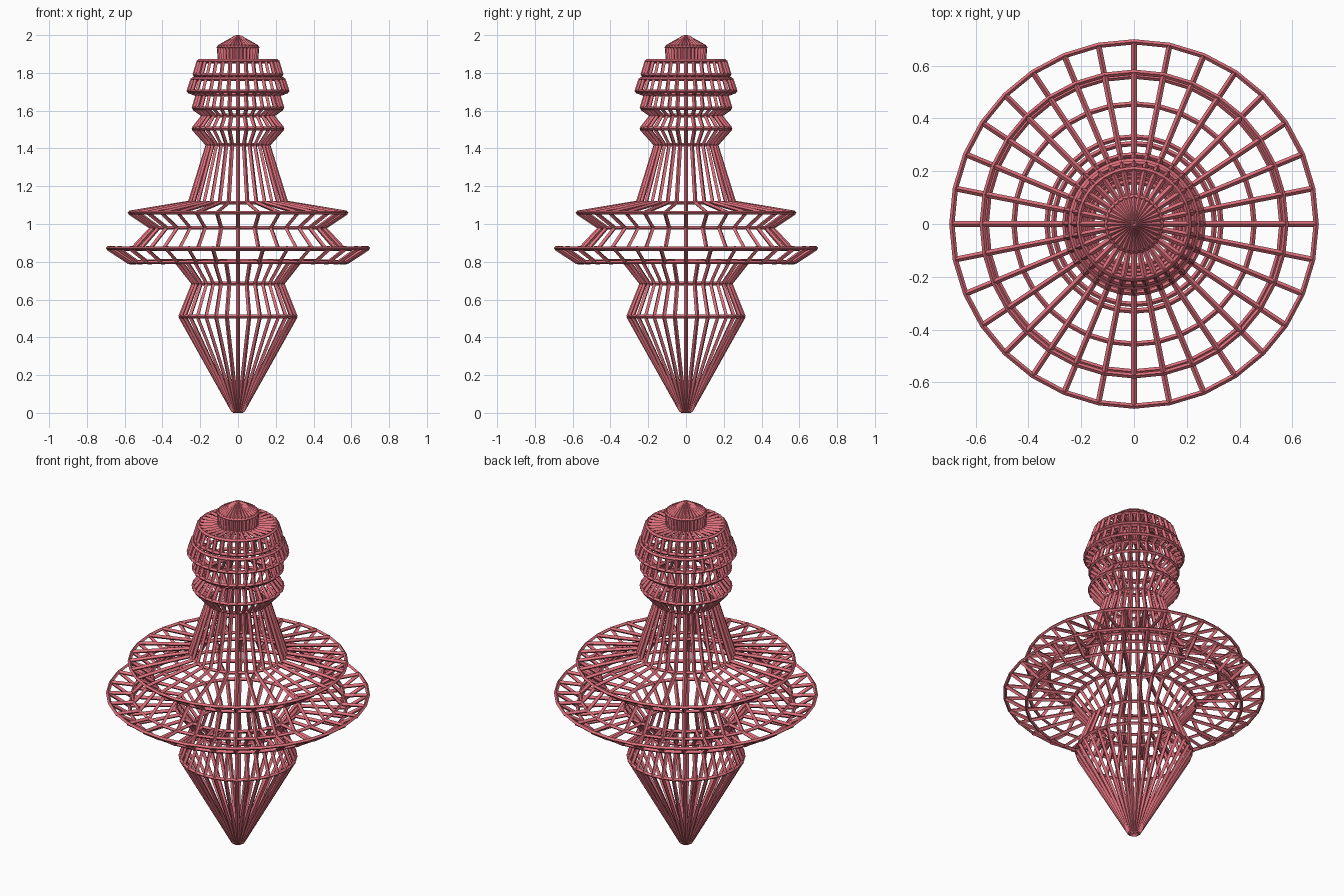
import bpy, bmesh
from math import cos, sin, tau, hypot

if "Cube" in bpy.data.objects:
    bpy.data.objects.remove(bpy.data.objects["Cube"])

SIDES = 32
STRUT = 0.011   # half width of the upright struts
RING = 0.010    # half width of the rings

mat = bpy.data.materials.new("red_wire")
mat.diffuse_color = (0.72, 0.16, 0.20, 1)
mat.use_nodes = True
mat.node_tree.nodes["Principled BSDF"].inputs["Base Color"].default_value = mat.diffuse_color


def polar(r, t, z):
    return (r * cos(t), r * sin(t), z)


def add_ring(bm, r, z):
    """Horizontal hoop with a diamond cross-section."""
    section = [(RING, 0), (0, RING), (-RING, 0), (0, -RING)]
    loops = [[bm.verts.new(polar(max(r + dr, 0.001), tau * i / SIDES, z + dz))
              for dr, dz in section] for i in range(SIDES)]
    for i in range(SIDES):
        a, b = loops[i], loops[(i + 1) % SIDES]
        for k in range(4):
            m = (k + 1) % 4
            bm.faces.new((a[k], b[k], b[m], a[m]))


def add_struts(bm, p, q):
    """Diamond bars joining two rings, repeated around the axis."""
    dr, dz = q[0] - p[0], q[1] - p[1]
    length = hypot(dr, dz)
    nr, nz = dz / length * STRUT, -dr / length * STRUT
    for i in range(SIDES):
        t = tau * i / SIDES
        sx, sy = -sin(t) * STRUT, cos(t) * STRUT
        ends = []
        for r, z in (p, q):
            x, y, _ = polar(r, t, z)
            pts = [polar(r + nr, t, z + nz), (x + sx, y + sy, z),
                   polar(r - nr, t, z - nz), (x - sx, y - sy, z)]
            ends.append([bm.verts.new(c) for c in pts])
        a, b = ends
        for k in range(4):
            m = (k + 1) % 4
            bm.faces.new((a[k], a[m], b[m], b[k]))
        bm.faces.new(a[::-1])
        bm.faces.new(b)


def wire_lathe(name, profile):
    """Turn a profile of (radius, height) points into a wire cage."""
    bm = bmesh.new()
    for r, z in profile:
        add_ring(bm, r, z)
    for p, q in zip(profile, profile[1:]):
        add_struts(bm, p, q)
    bmesh.ops.recalc_face_normals(bm, faces=bm.faces)
    mesh = bpy.data.meshes.new(name)
    bm.to_mesh(mesh)
    bm.free()
    obj = bpy.data.objects.new(name, mesh)
    bpy.context.collection.objects.link(obj)
    mesh.materials.append(mat)


# Pointed lower cone with its waist
wire_lathe("lower_cone", [(0.025, 0.01), (0.305, 0.51), (0.235, 0.685), (0.33, 0.805)])

# Two wide discs with the pinched waist between them
wire_lathe("wide_discs", [(0.33, 0.805), (0.575, 0.797), (0.69, 0.872), (0.56, 0.868),
                          (0.455, 0.98), (0.575, 1.06), (0.255, 1.113)])

# Tapered neck and flared bead
wire_lathe("neck", [(0.255, 1.113), (0.16, 1.42), (0.236, 1.505), (0.18, 1.575), (0.235, 1.613)])

# Stacked collar tiers
wire_lathe("collar", [(0.235, 1.613), (0.213, 1.685), (0.262, 1.703), (0.24, 1.768),
                      (0.195, 1.775), (0.23, 1.79), (0.208, 1.863), (0.105, 1.86)])

# Small knob and pointed cap
wire_lathe("top_knob", [(0.095, 1.86), (0.102, 1.937), (0.008, 1.99)])
